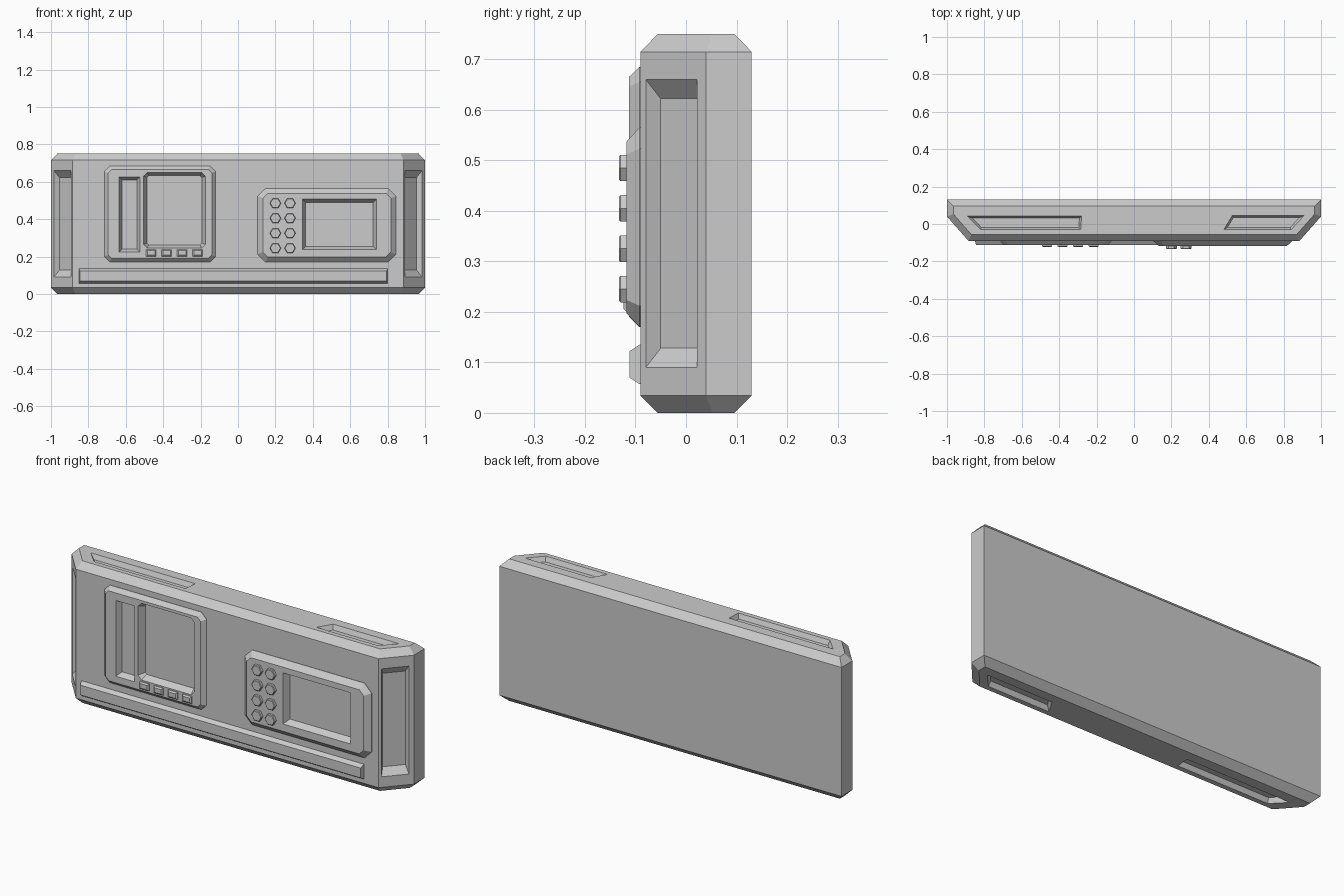
import bpy, bmesh
from math import cos, sin, pi
from mathutils import Vector

cube = bpy.data.objects.get("Cube")
if cube:
    bpy.data.objects.remove(cube, do_unlink=True)

grey = bpy.data.materials.new("plain grey")
grey.use_nodes = True
colour = (0.6, 0.6, 0.6, 1)
grey.diffuse_color = colour
grey.node_tree.nodes["Principled BSDF"].inputs["Base Color"].default_value = colour


# Local frames: u and v lie in the face, w points out of it
def front(u, v, w):
    return (u, -w, v)


def top(u, v, w):
    return (u, v, w)


def bottom(u, v, w):
    return (u, v, 0.75 - w)


def side(s):
    return lambda u, v, w: (s * (0.885 + 0.115 * u + 0.75 * w), -0.09 + 0.13 * u - 0.66 * w, v)


def box(x0, x1, y0, y1, c=0):
    """Counter-clockwise rectangle with optional cut corners."""
    if not c:
        return [(x0, y0), (x1, y0), (x1, y1), (x0, y1)]
    return [(x0 + c, y0), (x1 - c, y0), (x1, y0 + c), (x1, y1 - c),
            (x1 - c, y1), (x0 + c, y1), (x0, y1 - c), (x0, y0 + c)]


def inset(points, d):
    """Move every edge of a convex counter-clockwise outline inward by d."""
    pts, out = [Vector(p) for p in points], []
    for i, p in enumerate(pts):
        a = (p - pts[i - 1]).normalized()
        b = (pts[(i + 1) % len(pts)] - p).normalized()
        na, nb = Vector((-a.y, a.x)), Vector((-b.y, b.x))
        out.append(p + (na + nb) * d / (1 + na.dot(nb)))
    return out


def loft(name, frame, rings):
    """Skin a stack of (outline, w) rings and cap both ends."""
    bm = bmesh.new()
    loops = [[bm.verts.new(frame(p[0], p[1], w)) for p in pts] for pts, w in rings]
    n = len(loops[0])
    for a, b in zip(loops, loops[1:]):
        for i in range(n):
            j = (i + 1) % n
            bm.faces.new((a[i], a[j], b[j], b[i]))
    bm.faces.new(loops[0])
    bm.faces.new(loops[-1])
    bmesh.ops.recalc_face_normals(bm, faces=bm.faces)
    mesh = bpy.data.meshes.new(name)
    bm.to_mesh(mesh)
    bm.free()
    mesh.materials.append(grey)
    ob = bpy.data.objects.new(name, mesh)
    bpy.context.collection.objects.link(ob)
    return ob


def recess(targets, frame, outline, surface, depth, floor):
    """Cut a sloped-wall pocket into the targets."""
    cutter = loft("recess_cutter", frame, [(outline, surface + 0.02), (outline, surface),
                                           (floor, surface - depth)])
    for ob in targets:
        mod = ob.modifiers.new("recess", 'BOOLEAN')
        mod.operation, mod.solver, mod.object = 'DIFFERENCE', 'EXACT', cutter
        bpy.context.view_layer.objects.active = ob
        bpy.ops.object.modifier_apply(modifier=mod.name)
    bpy.data.objects.remove(cutter, do_unlink=True)


# Main slab with angled front corners and chamfered top and bottom
plan = [(-1, 0.13), (-1, 0.04), (-0.885, -0.09), (0.885, -0.09), (1, 0.04), (1, 0.13)]
small = inset(plan, 0.034)
body = loft("body", top, [(small, 0), (plan, 0.034), (plan, 0.715), (small, 0.75)])

# Pockets in the top and bottom edges
long_slot = [(-0.89, 0.042), (-0.82, -0.03), (-0.285, -0.03), (-0.28, 0.042)]
short_slot = [(0.525, 0.045), (0.48, -0.03), (0.84, -0.03), (0.91, 0.045)]
for frame in (top, bottom):
    for slot in (long_slot, short_slot):
        recess([body], frame, slot, 0.75, 0.025, inset(slot, 0.011))

# Tall pockets in the angled front corners
for s in (-1, 1):
    recess([body], side(s), box(0.08, 0.86, 0.09, 0.66), 0, 0.03, box(0.155, 0.8, 0.128, 0.622))

# Left-hand display panel with screen and slot
outline = box(-0.715, -0.12, 0.17, 0.685, 0.03)
screen_panel = loft("screen_panel", front, [(outline, 0.085), (outline, 0.092),
                                            (inset(outline, 0.02), 0.113)])
screen = box(-0.505, -0.175, 0.245, 0.65, 0.02)
recess([screen_panel, body], front, screen, 0.113, 0.035, inset(screen, 0.018))
slot = box(-0.635, -0.525, 0.225, 0.625)
recess([screen_panel, body], front, slot, 0.113, 0.03, inset(slot, 0.016))
for i in range(4):
    x = -0.465 + i * 0.083
    key = box(x - 0.027, x + 0.027, 0.2, 0.238)
    loft(f"small_key_{i + 1}", front, [(key, 0.11), (key, 0.118), (inset(key, 0.007), 0.124)])

# Right-hand keypad panel with screen and hexagonal buttons
outline = box(0.105, 0.845, 0.17, 0.565, 0.042)
keypad_panel = loft("keypad_panel", front, [(outline, 0.085), (outline, 0.092),
                                            (inset(outline, 0.028), 0.118)])
screen = box(0.345, 0.74, 0.237, 0.507)
recess([keypad_panel, body], front, screen, 0.118, 0.035, inset(screen, 0.017))
for col, x in enumerate((0.2, 0.278)):
    for row in range(4):
        z = 0.245 + row * 0.08
        hexagon = [(x + 0.03 * cos(k * pi / 3), z + 0.03 * sin(k * pi / 3)) for k in range(6)]
        loft(f"hex_button_{col + 1}_{row + 1}", front,
             [(hexagon, 0.115), (hexagon, 0.13), (inset(hexagon, 0.003), 0.133)])

# Long raised trim bar along the bottom
bar = box(-0.85, 0.8, 0.057, 0.135)
loft("trim_bar", front, [(bar, 0.085), (bar, 0.092), (box(-0.845, 0.795, 0.07, 0.122), 0.112)])
